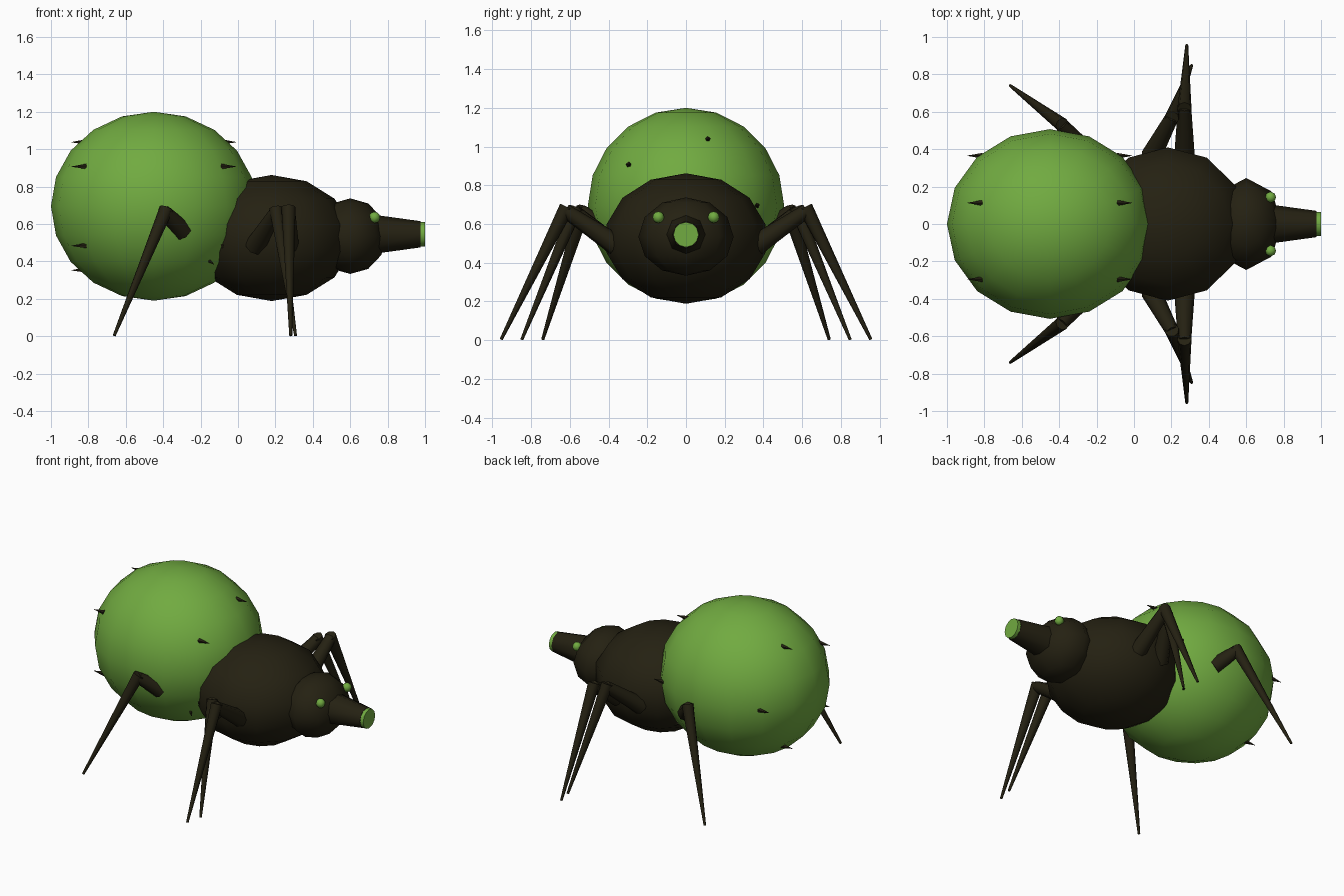
import bpy, math
from mathutils import Vector

if "Cube" in bpy.data.objects:
    bpy.data.objects.remove(bpy.data.objects["Cube"])


def material(name, rgb):
    m = bpy.data.materials.new(name)
    m.diffuse_color = (*rgb, 1)
    m.use_nodes = True
    m.node_tree.nodes["Principled BSDF"].inputs["Base Color"].default_value = m.diffuse_color
    return m


GREEN = material("leaf green", (0.165, 0.405, 0.052))
DARK = material("dark brown", (0.018, 0.015, 0.006))


def finish(name, mat, angle=65):
    ob = bpy.context.object
    ob.name = name
    ob.data.materials.append(mat)
    bpy.ops.object.shade_smooth_by_angle(angle=math.radians(angle))
    return ob


def ball(name, loc, radii, segs, rings, mat):
    bpy.ops.mesh.primitive_uv_sphere_add(segments=segs, ring_count=rings, radius=1, location=loc)
    bpy.context.object.scale = radii
    bpy.ops.object.transform_apply(location=False, rotation=False, scale=True)
    return finish(name, mat)


def taper(name, a, b, ra, rb, sides, mat):
    """Tapered rod from point a to point b."""
    a, b = Vector(a), Vector(b)
    d = b - a
    bpy.ops.mesh.primitive_cone_add(vertices=sides, radius1=ra, radius2=rb, depth=d.length,
                                    location=(a + b) / 2,
                                    rotation=d.to_track_quat('Z', 'Y').to_euler())
    return finish(name, mat)


# Body
ball("abdomen", (-0.45, 0, 0.695), (0.55, 0.507, 0.505), 16, 10, GREEN)
ball("thorax", (0.18, 0, 0.525), (0.43, 0.42, 0.337), 12, 7, DARK)
ball("head", (0.6, 0, 0.535), (0.192, 0.246, 0.202), 8, 6, DARK)

# Snout with coloured tip
taper("snout", (0.70, 0, 0.545), (0.977, 0, 0.545), 0.108, 0.07, 8, DARK)
taper("snout_tip", (0.96, 0, 0.545), (1.0, 0, 0.545), 0.065, 0.065, 12, GREEN)

# Legs: hip, knee, foot on one side, repeated on the other
LEGS = {
    "front": ((0.27, 0.36, 0.49), (0.27, 0.625, 0.67), (0.282, 0.955, 0.003)),
    "middle": ((0.09, 0.36, 0.48), (0.205, 0.575, 0.665), (0.308, 0.848, 0.003)),
    "rear": ((-0.295, 0.42, 0.56), (-0.39, 0.535, 0.665), (-0.662, 0.74, 0.003)),
}
for side, s in (("left", 1), ("right", -1)):
    for pos, pts in LEGS.items():
        hip, knee, foot = [(x, s * y, z) for x, y, z in pts]
        taper(f"{pos}_upper_leg_{side}", hip, knee, 0.055, 0.036, 8, DARK)
        top = Vector(knee) + (Vector(knee) - Vector(foot)).normalized() * 0.02
        taper(f"{pos}_lower_leg_{side}", top, foot, 0.038, 0.008, 8, DARK)
    ball(f"eye_{side}", (0.73, s * 0.143, 0.635), (0.03, 0.03, 0.03), 8, 6, GREEN)
    # Small bristle low on the abdomen
    taper(f"lower_bristle_{side}", (-0.175, s * 0.28, 0.42), (-0.13, s * 0.32, 0.385),
          0.016, 0.002, 5, DARK)

# Bristles: a ring of five at each end of the abdomen
for end, e in (("back", -1), ("front", 1)):
    for i in range(5):
        t = math.radians(72 * i)
        y, z = 0.365 * math.cos(t), 0.695 + 0.36 * math.sin(t)
        taper(f"{end}_bristle_{i}", (-0.45 + e * 0.36, y, z), (-0.45 + e * 0.44, y, z),
              0.016, 0.001, 5, DARK)
